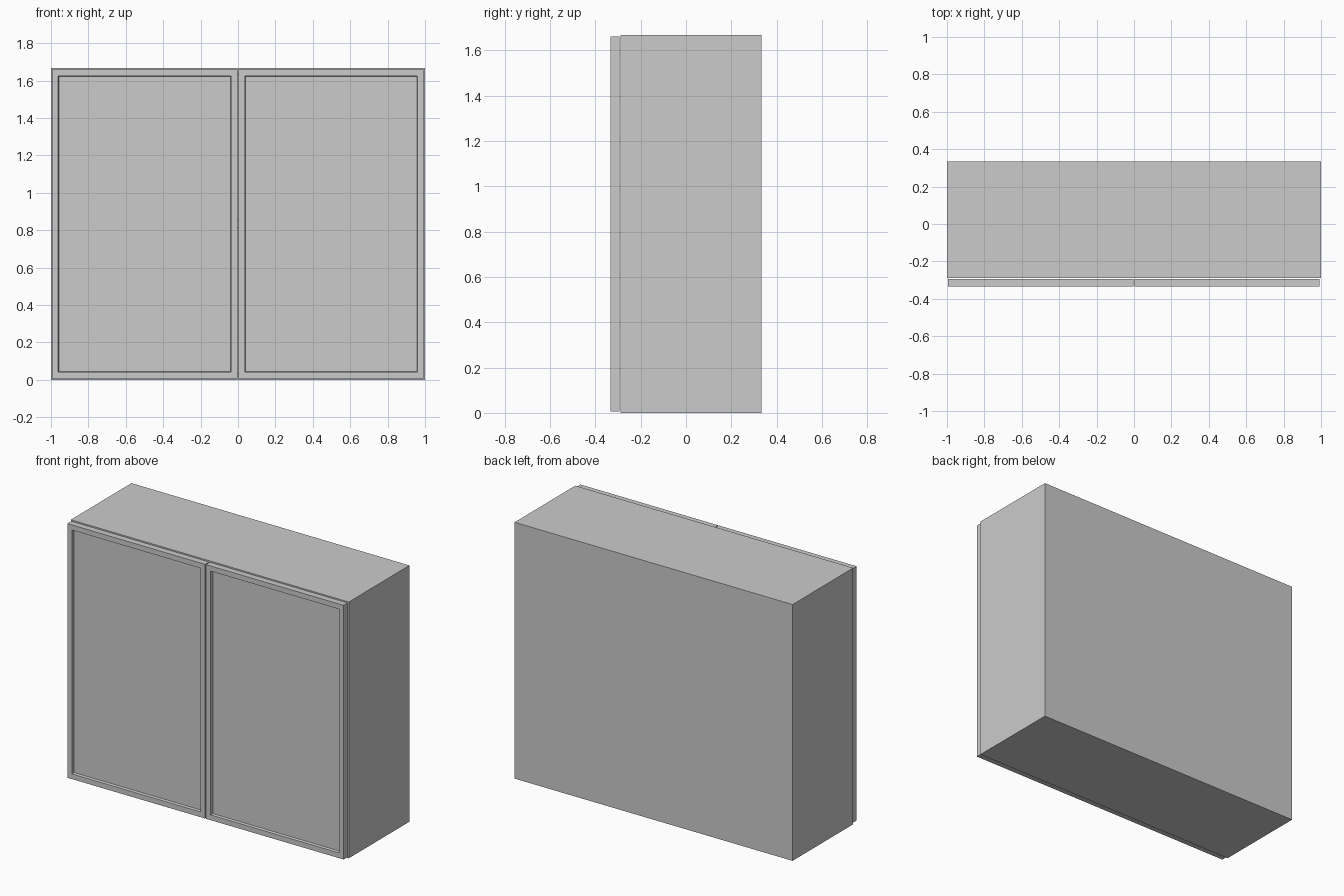
import bpy, bmesh
from mathutils import Vector

if "Cube" in bpy.data.objects:
    bpy.data.objects.remove(bpy.data.objects["Cube"])

W, D, H = 1.0, 0.333, 1.667      # half width, half depth, height
T = 0.037                        # board thickness
FRONT = -0.29                    # front edge of the carcass


def box_mesh(lo, hi):
    bm = bmesh.new()
    bmesh.ops.create_cube(bm, size=1)
    lo, hi = Vector(lo), Vector(hi)
    for v in bm.verts:
        v.co = [(lo[i] + hi[i]) / 2 + v.co[i] * (hi[i] - lo[i]) for i in range(3)]
    return bm


def finish(name, bm):
    me = bpy.data.meshes.new(name)
    bm.normal_update()
    bm.to_mesh(me)
    bm.free()
    ob = bpy.data.objects.new(name, me)
    bpy.context.collection.objects.link(ob)
    return ob


def board(name, lo, hi):
    return finish(name, box_mesh(lo, hi))


def door(name, x0, x1):
    # slab with a framed, shallow recessed panel on the front
    bm = box_mesh((x0, -D, 0.007), (x1, FRONT - 0.003, 1.660))
    bm.normal_update()
    face = min(bm.faces, key=lambda f: f.calc_center_median().y)
    bmesh.ops.inset_region(bm, faces=[face], thickness=0.048)
    bmesh.ops.inset_region(bm, faces=[face], thickness=0.004)
    for v in face.verts:
        v.co.y += 0.018
    return finish(name, bm)


# carcass sides
board("left_side", (-W, FRONT, 0), (-W + T, D, H))
board("right_side", (W - T, FRONT, 0), (W, D, H))

# horizontal boards between the sides
inner = W - T
board("bottom_panel", (-inner, FRONT, 0), (inner, D, T))
board("top_panel", (-inner, FRONT, H - T), (inner, D, H))
board("back_panel", (-inner, D - 0.02, T), (inner, D, H - T))
board("shelf", (-inner, FRONT + 0.02, 0.815), (inner, D - 0.02, 0.852))

# pair of doors
door("left_door", -0.995, -0.003)
door("right_door", 0.003, 0.993)
